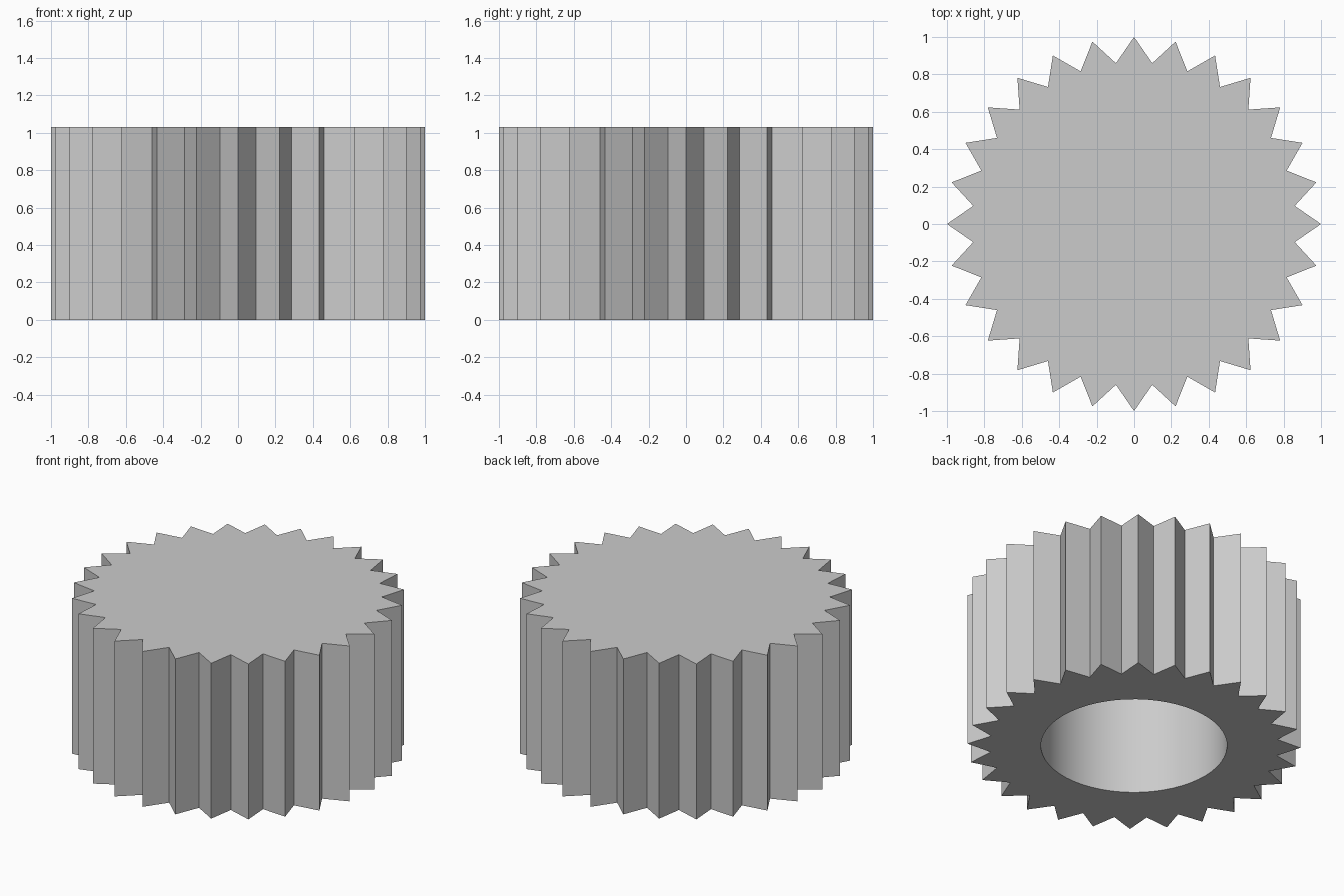
import bpy
import bmesh
import math

TEETH = 28
TIP_R, ROOT_R, BORE_R = 1.0, 0.865, 0.56
HEIGHT, BORE_DEPTH = 1.03, 0.85

cube = bpy.data.objects.get("Cube")
if cube:
    bpy.data.objects.remove(cube, do_unlink=True)

# Single grey material
grey = bpy.data.materials.new("light_grey")
grey.use_nodes = True
colour = (0.6, 0.6, 0.6, 1)
grey.diffuse_color = colour
for node in grey.node_tree.nodes:
    if node.type == 'BSDF_PRINCIPLED':
        node.inputs["Base Color"].default_value = colour

bm = bmesh.new()
count = TEETH * 2


def ring(even_r, odd_r, z):
    """Closed loop of vertices alternating between two radii."""
    verts = []
    for i in range(count):
        a = math.tau * i / count
        r = odd_r if i % 2 else even_r
        verts.append(bm.verts.new((r * math.cos(a), r * math.sin(a), z)))
    return verts


def bridge(a, b):
    for i in range(count):
        j = (i + 1) % count
        bm.faces.new((a[i], a[j], b[j], b[i]))


# Toothed wall, flat underside and blind bore
top = ring(TIP_R, ROOT_R, HEIGHT)
base = ring(TIP_R, ROOT_R, 0)
mouth = ring(BORE_R, BORE_R, 0)
ceiling = ring(BORE_R, BORE_R, BORE_DEPTH)
for lower, upper in ((base, top), (mouth, base), (ceiling, mouth)):
    bridge(lower, upper)

# Top cap: inner disc with a band that follows the teeth
disc = ring(BORE_R, BORE_R, HEIGHT)
bridge(top, disc)
bm.faces.new(disc)
bm.faces.new(list(reversed(ceiling)))

bmesh.ops.recalc_face_normals(bm, faces=bm.faces[:])
mesh = bpy.data.meshes.new("toothed_knob")
bm.to_mesh(mesh)
bm.free()
mesh.materials.append(grey)

knob = bpy.data.objects.new("toothed_knob", mesh)
bpy.context.collection.objects.link(knob)
bpy.ops.object.select_all(action='DESELECT')
knob.select_set(True)
bpy.context.view_layer.objects.active = knob
bpy.ops.object.shade_smooth_by_angle(angle=math.radians(25))
